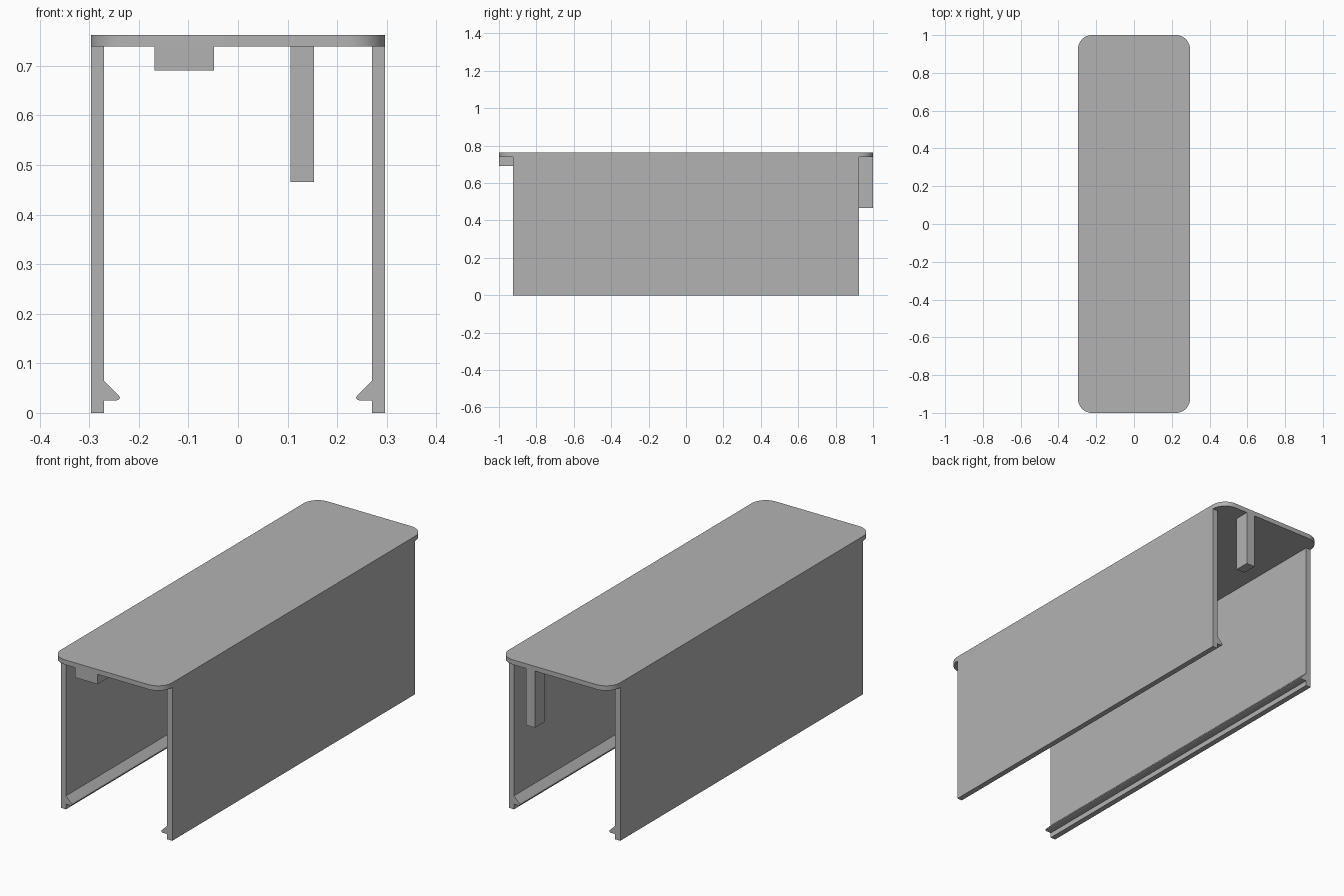
import bpy
import bmesh
from math import cos, sin, pi
from mathutils import Vector

if "Cube" in bpy.data.objects:
    bpy.data.objects.remove(bpy.data.objects["Cube"], do_unlink=True)

HALF_W, HALF_L = 0.297, 1.0
TOP, LID_BOTTOM = 0.762, 0.739
RADIUS = 0.075
WALL_INNER, WALL_END = 0.27, HALF_L - RADIUS

grey = bpy.data.materials.new("plain grey")
grey.use_nodes = True
grey.diffuse_color = (0.45, 0.45, 0.45, 1)
grey.node_tree.nodes["Principled BSDF"].inputs["Base Color"].default_value = grey.diffuse_color


def extrude_outline(name, points, offset):
    """Closed solid made by sweeping a flat outline along an offset."""
    bm = bmesh.new()
    face = bm.faces.new([bm.verts.new(p) for p in points])
    result = bmesh.ops.extrude_face_region(bm, geom=[face], use_keep_orig=True)
    moved = [g for g in result["geom"] if isinstance(g, bmesh.types.BMVert)]
    bmesh.ops.translate(bm, verts=moved, vec=Vector(offset))
    bmesh.ops.recalc_face_normals(bm, faces=bm.faces)
    mesh = bpy.data.meshes.new(name)
    bm.to_mesh(mesh)
    bm.free()
    obj = bpy.data.objects.new(name, mesh)
    mesh.materials.append(grey)
    bpy.context.collection.objects.link(obj)
    return obj


def box(name, x0, x1, y0, y1, z0, z1):
    base = [(x0, y0, z0), (x1, y0, z0), (x1, y1, z0), (x0, y1, z0)]
    return extrude_outline(name, base, (0, 0, z1 - z0))


# Lid: flat plate with rounded corners
outline = []
STEPS = 12
for corner, (sx, sy) in enumerate([(1, 1), (-1, 1), (-1, -1), (1, -1)]):
    for i in range(STEPS + 1):
        a = (corner + i / STEPS) * pi / 2
        outline.append((sx * (HALF_W - RADIUS) + RADIUS * cos(a),
                        sy * (HALF_L - RADIUS) + RADIUS * sin(a), LID_BOTTOM))
lid = extrude_outline("lid", outline, (0, 0, TOP - LID_BOTTOM))
bpy.context.view_layer.objects.active = lid
lid.select_set(True)
bpy.ops.object.shade_smooth_by_angle()
lid.select_set(False)

# Side walls: each carries an inward snap ridge along its lower edge
profile = [(HALF_W, 0), (HALF_W, LID_BOTTOM), (WALL_INNER, LID_BOTTOM),
           (WALL_INNER, 0.065), (0.241, 0.036), (0.238, 0.031),
           (0.24, 0.027), (0.245, 0.025), (WALL_INNER, 0.025), (WALL_INNER, 0)]
for side, name in ((1, "left_wall"), (-1, "right_wall")):
    extrude_outline(name, [(side * x, -WALL_END, z) for x, z in profile],
                    (0, 2 * WALL_END, 0))

# Tabs hanging below the lid ends
box("front_tab", -0.168, -0.048, -HALF_L, -WALL_END, 0.691, LID_BOTTOM)
box("back_tab", 0.106, 0.153, WALL_END, HALF_L, 0.466, LID_BOTTOM)
